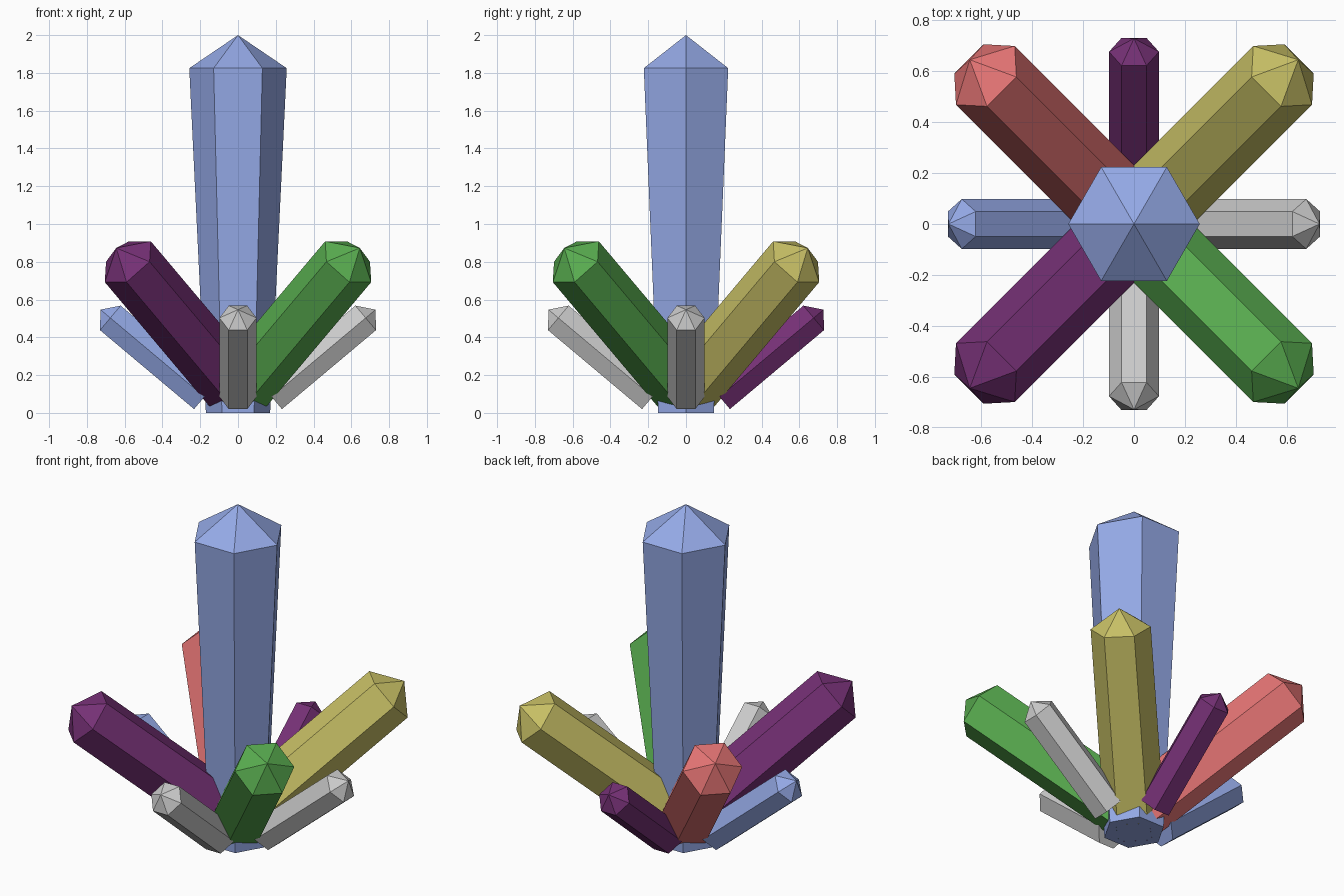
import bpy, bmesh
from math import cos, sin, radians
from mathutils import Matrix, Vector

if "Cube" in bpy.data.objects:
    bpy.data.objects.remove(bpy.data.objects["Cube"])


def material(name, rgb):
    m = bpy.data.materials.new(name)
    m.diffuse_color = (*rgb, 1)
    m.use_nodes = True
    m.node_tree.nodes["Principled BSDF"].inputs["Base Color"].default_value = m.diffuse_color
    return m


BLUE = material("blue", (0.30, 0.40, 0.80))
PURPLE = material("purple", (0.18, 0.03, 0.18))
GREEN = material("green", (0.10, 0.42, 0.08))
RED = material("red", (0.80, 0.18, 0.18))
YELLOW = material("yellow", (0.57, 0.52, 0.13))


def crystal(name, r_base, r_top, length, tip, matrix, mat=None):
    """Six-sided prism along local z with a pointed tip; corners on local x."""
    bm = bmesh.new()
    rings = []
    for r, z in ((r_base, 0), (r_top, length)):
        rings.append([bm.verts.new((r * cos(radians(60 * i)), r * sin(radians(60 * i)), z))
                      for i in range(6)])
    apex = bm.verts.new((0, 0, length + tip))
    bm.faces.new(rings[0][::-1])
    for i in range(6):
        j = (i + 1) % 6
        bm.faces.new((rings[0][i], rings[0][j], rings[1][j], rings[1][i]))
        bm.faces.new((rings[1][i], rings[1][j], apex))
    bm.transform(matrix)
    me = bpy.data.meshes.new(name)
    bm.to_mesh(me)
    bm.free()
    ob = bpy.data.objects.new(name, me)
    bpy.context.collection.objects.link(ob)
    if mat:
        me.materials.append(mat)


def leaning(angle, dist, z):
    """Frame leaning outwards 50 degrees from vertical towards the given heading."""
    return (Matrix.Rotation(radians(angle - 90), 4, 'Z')
            @ Matrix.Translation(Vector((0, dist, z)))
            @ Matrix.Rotation(radians(-50), 4, 'X'))


# Tall centre crystal, widening upwards
crystal("centre_crystal", 0.17, 0.258, 1.825, 0.175, Matrix.Identity(4), BLUE)

# Four large diagonal crystals
for name, angle, mat in (("back_right", 45, YELLOW), ("back_left", 135, RED),
                         ("front_left", 225, PURPLE), ("front_right", 315, GREEN)):
    crystal(name + "_large_crystal", 0.163, 0.163, 1.077, 0.113, leaning(angle, 0, 0.108), mat)

# Four small crystals along the axes
for name, angle, mat in (("right", 0, None), ("back", 90, PURPLE),
                         ("left", 180, BLUE), ("front", 270, None)):
    crystal(name + "_small_crystal", 0.098, 0.098, 0.65, 0.068, leaning(angle, 0.178, 0.085), mat)
